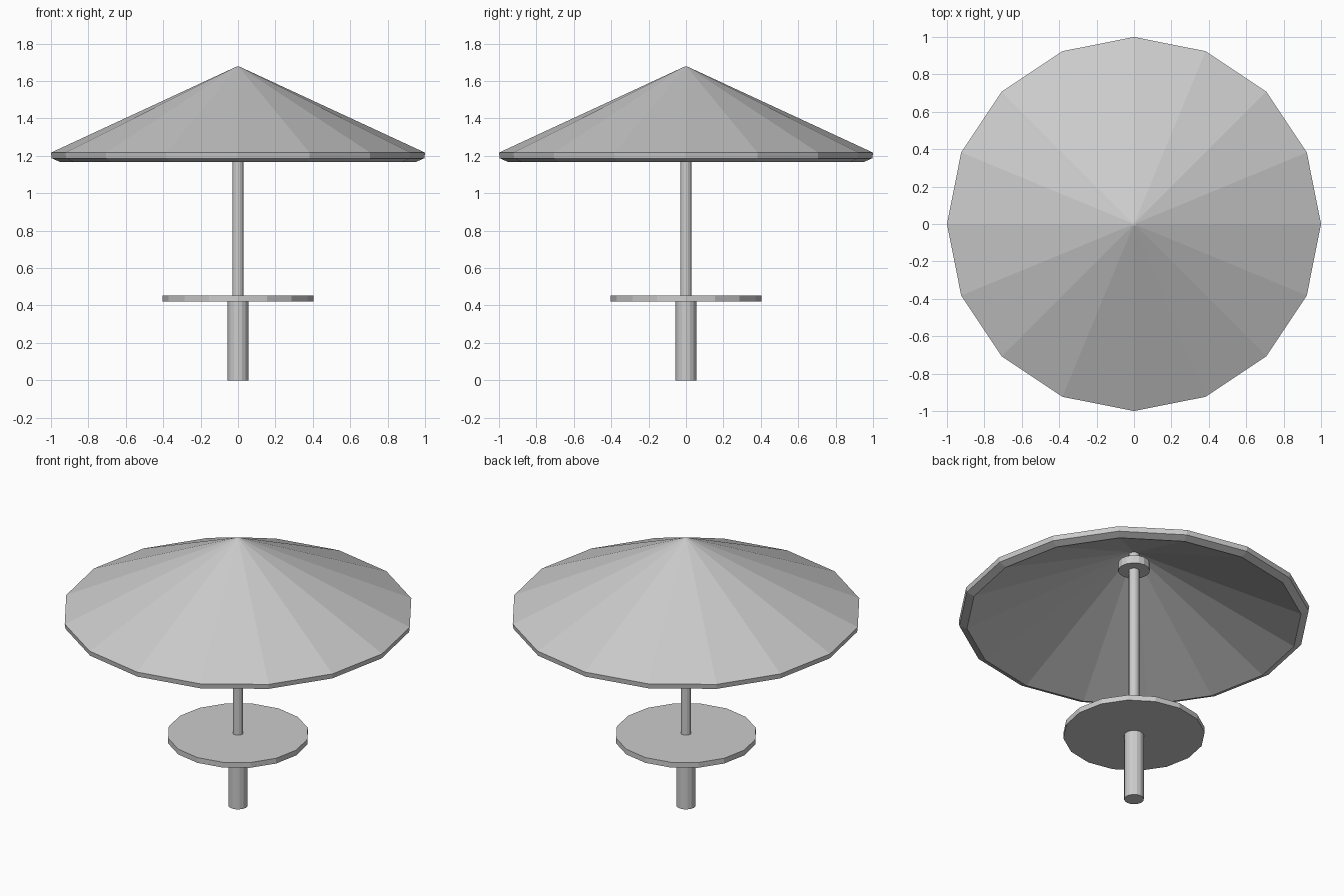
import bpy
import bmesh
from math import cos, sin, tau

if "Cube" in bpy.data.objects:
    bpy.data.objects.remove(bpy.data.objects["Cube"])

SIDES = 16


def lathe(name, profile):
    """Revolve (radius, z) points around z into a faceted, flat-shaded object."""
    bm = bmesh.new()
    rings = []
    for r, z in profile:
        if r == 0:
            rings.append([bm.verts.new((0, 0, z))] * SIDES)
        else:
            rings.append([bm.verts.new((r * cos(tau * i / SIDES), r * sin(tau * i / SIDES), z))
                          for i in range(SIDES)])
    for a, b in zip(rings, rings[1:]):
        for i in range(SIDES):
            j = (i + 1) % SIDES
            bm.faces.new(list(dict.fromkeys((a[i], a[j], b[j], b[i]))))
    bmesh.ops.recalc_face_normals(bm, faces=bm.faces)
    mesh = bpy.data.meshes.new(name)
    bm.to_mesh(mesh)
    bm.free()
    obj = bpy.data.objects.new(name, mesh)
    bpy.context.collection.objects.link(obj)
    return obj


def cylinder(name, radius, bottom, top):
    return lathe(name, [(0, bottom), (radius, bottom), (radius, top), (0, top)])


# Base post, table and umbrella pole
cylinder("base_post", 0.056, 0, 0.42)
cylinder("table_top", 0.403, 0.42, 0.453)
cylinder("umbrella_pole", 0.03, 0.453, 1.62)

# Hub under the canopy
cylinder("canopy_hub", 0.09, 1.50, 1.55)

# Canopy: hollow cone with a short bevelled rim
lathe("canopy", [(0, 1.678), (0.012, 1.675), (1.0, 1.217), (0.996, 1.187),
                 (0.953, 1.168), (0, 1.62)])
